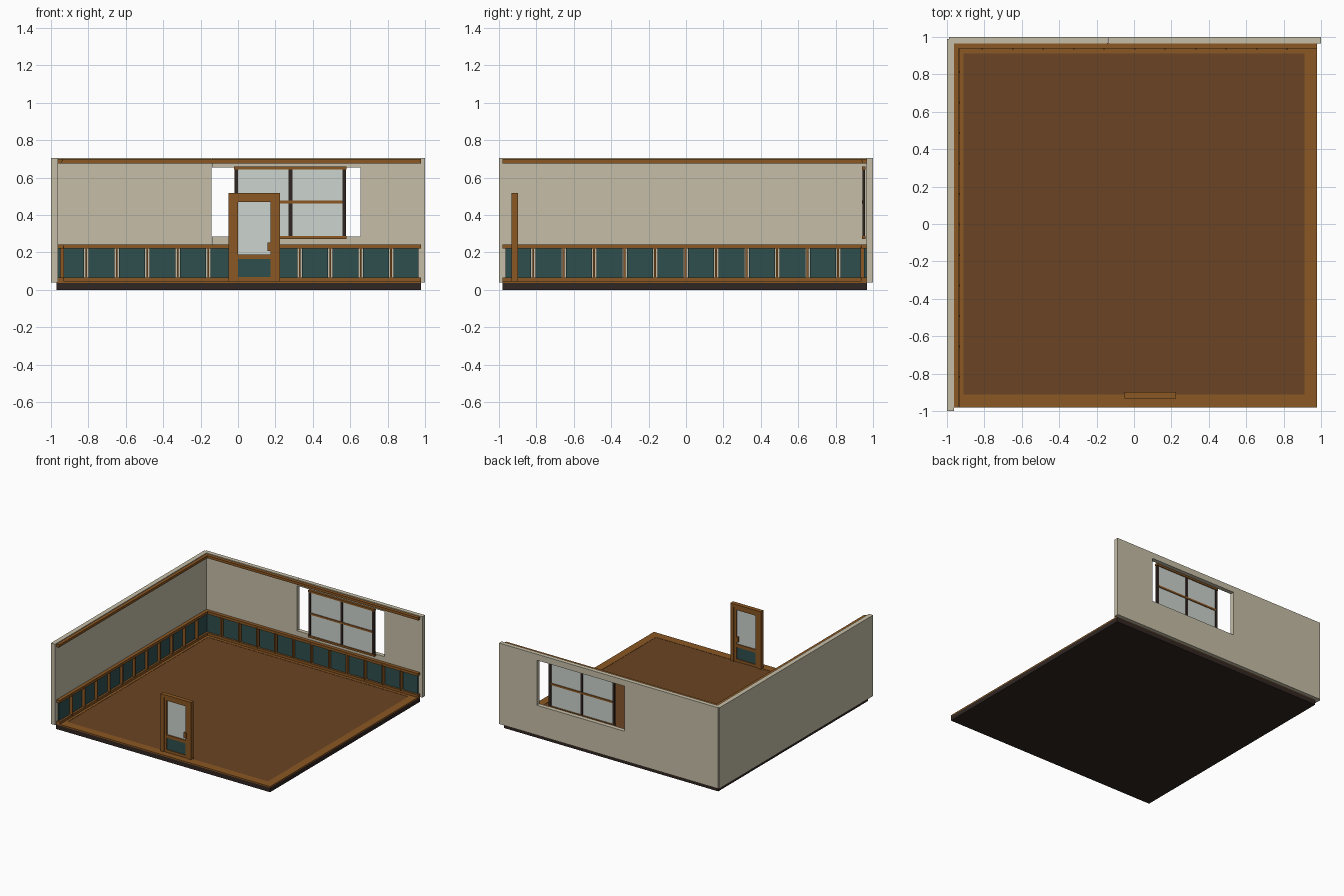
import bpy
import bmesh

cube = bpy.data.objects.get("Cube")
if cube:
    bpy.data.objects.remove(cube, do_unlink=True)


def material(name, rgb):
    linear = [((c / 255 + 0.055) / 1.055) ** 2.4 for c in rgb]
    m = bpy.data.materials.new(name)
    m.use_nodes = True
    m.diffuse_color = (*linear, 1)
    node = next(n for n in m.node_tree.nodes if n.type == 'BSDF_PRINCIPLED')
    node.inputs["Base Color"].default_value = (*linear, 1)
    return m


PLASTER = material("plaster", (198, 190, 167))
TRIM = material("trim_wood", (139, 87, 35))
FLOOR = material("floor_wood", (107, 68, 35))
TEAL = material("teal_panel", (47, 79, 79))
DARK = material("dark_base", (48, 38, 33))
GLASS = material("glass", (204, 211, 206))


def boxes(name, mat, *spans):
    """One object made of boxes, each given as (x0, x1, y0, y1, z0, z1)."""
    bm = bmesh.new()
    for x0, x1, y0, y1, z0, z1 in spans:
        corners = bmesh.ops.create_cube(bm, size=1)["verts"]
        for v in corners:
            v.co = (x1 if v.co.x > 0 else x0,
                    y1 if v.co.y > 0 else y0,
                    z1 if v.co.z > 0 else z0)
    mesh = bpy.data.meshes.new(name)
    bm.to_mesh(mesh)
    bm.free()
    mesh.materials.append(mat)
    ob = bpy.data.objects.new(name, mesh)
    bpy.context.collection.objects.link(ob)
    return ob


def frame(x0, x1, y0, y1, z0, z1, w):
    """Upright rectangular frame of width w, as four boxes."""
    return [(x0, x0 + w, y0, y1, z0, z1), (x1 - w, x1, y0, y1, z0, z1),
            (x0 + w, x1 - w, y0, y1, z1 - w, z1),
            (x0 + w, x1 - w, y0, y1, z0, z0 + w)]


# Floor: dark slab, raised wooden border and inner boards
LOW, TOP = 0.04, 0.705
X0, X1, Y0, Y1 = -0.97, 0.978, -0.98, 0.967
boxes("floor_base", DARK, (X0, X1, Y0, Y1, 0, 0.036))
IN = 0.912
boxes("floor_border", TRIM,
      (X0, X1, Y0, -IN, 0.036, 0.046), (X0, X1, IN, Y1, 0.036, 0.046),
      (X0, -IN, -IN, IN, 0.036, 0.046), (IN, X1, -IN, IN, 0.036, 0.046))
boxes("floor_boards", FLOOR, (-IN, IN, -IN, IN, 0.036, 0.044))

# Walls: solid left wall, back wall in two lengths with a window opening
WX, WY = -0.962, 0.965
SEAM, OPEN = -0.14, 0.655
boxes("left_wall", PLASTER, (-1, WX, -1, 0.99, LOW, TOP))
boxes("back_wall_plain", PLASTER, (-0.99, SEAM - 0.001, WY, 1, LOW, TOP))
boxes("back_wall_window", PLASTER,
      (SEAM, OPEN, WY, 1, LOW, 0.285),
      (SEAM, OPEN, WY, 1, 0.655, TOP),
      (OPEN, 1, WY, 1, LOW, TOP))


# Wainscot and crown, laid out along each wall by (start, end, first stud)
def wainscot(wall, start, end, first, place):
    rails = [(0.028, 0.043, 0.066), (0.028, 0.22, 0.242)]
    boxes(wall + "_wainscot_rails", TRIM,
          *[place(start, end, d, z0, z1) for d, z0, z1 in rails])
    boxes(wall + "_crown", TRIM,
          place(start, end, 0.022, 0.676, 0.69),
          place(start, end, 0.026, 0.69, 0.699))
    studs = [first + 0.163 * i for i in range(11)]
    boxes(wall + "_studs", TRIM,
          *[place(s - 0.005, s + 0.005, 0.031, 0.06, 0.228) for s in studs])
    lefts = [start + 0.015] + [s + 0.012 for s in studs]
    rights = [s - 0.012 for s in studs] + [end - 0.012]
    boxes(wall + "_panels", TEAL,
          *[place(a, b, 0.012, 0.066, 0.22) for a, b in zip(lefts, rights)])


wainscot("back", WX, X1, -0.811, lambda a, b, d, z0, z1: (a, b, WY - d, WY, z0, z1))
wainscot("left", Y0, WY, -0.817, lambda a, b, d, z0, z1: (WX, WX + d, a, b, z0, z1))

# Window: pane, dark uprights and wooden crossbars
A, B = -0.022, 0.58
boxes("window_glass", GLASS, (A + 0.01, B - 0.01, 0.948, 0.952, 0.28, 0.655))
boxes("window_uprights", DARK,
      *[(x - 0.01, x + 0.01, 0.943, 0.957, 0.275, 0.657) for x in (A + 0.012, 0.281, B - 0.012)])
boxes("window_crossbars", TRIM,
      *[(A, B, 0.94, 0.96, z - 0.008, z + 0.008) for z in (0.281, 0.652)],
      (A + 0.02, B - 0.02, 0.942, 0.958, 0.462, 0.477))

# Free-standing door: casing, leaf, glass, lower panel and handle
D0, D1, F, R = -0.052, 0.225, -0.932, -0.897
boxes("door_casing", TRIM,
      (D0, D0 + 0.03, F, R, LOW, 0.492), (D1 - 0.03, D1, F, R, LOW, 0.492),
      (D0, D1, F, R, 0.492, 0.517))
boxes("door_leaf", TRIM,
      *frame(D0 + 0.03, D1 - 0.03, -0.926, -0.903, 0.046, 0.492, 0.022),
      (D0 + 0.05, D1 - 0.05, -0.926, -0.903, 0.165, 0.19))
boxes("door_glass", GLASS, (D0 + 0.05, D1 - 0.05, -0.917, -0.912, 0.188, 0.472))
boxes("door_panel", TEAL, (D0 + 0.05, D1 - 0.05, -0.92, -0.909, 0.066, 0.167))
boxes("door_handle", TRIM, (0.158, 0.178, -0.93, -0.899, 0.208, 0.252))
